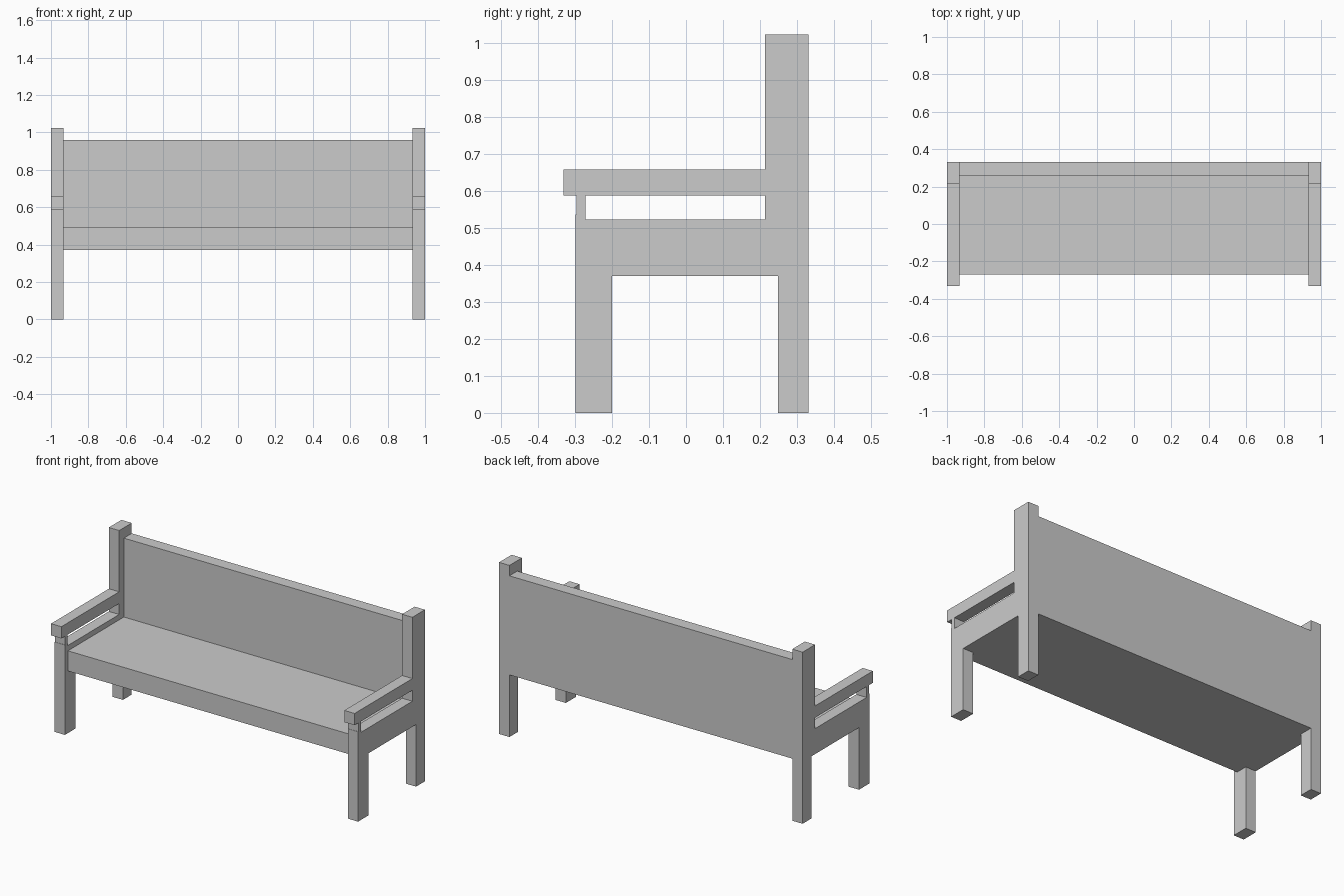
import bpy, bmesh
from mathutils import Matrix

if "Cube" in bpy.data.objects:
    bpy.data.objects.remove(bpy.data.objects["Cube"])

# Local (x, y, z) -> world (y, z, x): profiles are drawn in the side view
SIDE_VIEW = Matrix(((0, 0, 1, 0), (1, 0, 0, 0), (0, 1, 0, 0), (0, 0, 0, 1)))


def extrude_profile(name, loops, x0, x1):
    """Extrude closed (y, z) loops from x0 to x1; inner loops become holes."""
    curve = bpy.data.curves.new(name + "_profile", 'CURVE')
    curve.dimensions = '2D'
    curve.fill_mode = 'BOTH'
    curve.extrude = (x1 - x0) / 2
    for loop in loops:
        spline = curve.splines.new('POLY')
        spline.points.add(len(loop) - 1)
        for point, (y, z) in zip(spline.points, loop):
            point.co = (y, z, 0, 1)
        spline.use_cyclic_u = True
    temp = bpy.data.objects.new(name + "_temp", curve)
    bpy.context.collection.objects.link(temp)
    bpy.context.view_layer.update()
    mesh = bpy.data.meshes.new_from_object(temp)
    bpy.data.objects.remove(temp)
    bpy.data.curves.remove(curve)

    mesh.transform(Matrix.Translation(((x0 + x1) / 2, 0, 0)) @ SIDE_VIEW)
    bm = bmesh.new()
    bm.from_mesh(mesh)
    bmesh.ops.remove_doubles(bm, verts=bm.verts, dist=0.0001)
    bmesh.ops.dissolve_limit(bm, angle_limit=0.01, verts=bm.verts, edges=bm.edges)
    bmesh.ops.recalc_face_normals(bm, faces=bm.faces)
    for face in bm.faces:
        face.smooth = False
    bm.to_mesh(mesh)
    bm.free()
    mesh.name = name
    obj = bpy.data.objects.new(name, mesh)
    bpy.context.collection.objects.link(obj)
    return obj


# End frames: legs, side rail, armrest and back post in one profile
frame_outline = [
    (-0.298, 0), (-0.20, 0), (-0.20, 0.37), (0.248, 0.37), (0.248, 0), (0.331, 0),
    (0.331, 1.022), (0.213, 1.022), (0.213, 0.657), (-0.331, 0.657),
    (-0.331, 0.587), (-0.296, 0.587), (-0.296, 0.535), (-0.298, 0.535),
]
# Gap under the armrest
arm_gap = [(-0.272, 0.522), (0.213, 0.522), (0.213, 0.587), (-0.272, 0.587)]
end_frame = extrude_profile("end_frame", [frame_outline, arm_gap], 0.932, 1.0)
mirror = end_frame.modifiers.new("both_ends", 'MIRROR')
mirror.use_axis[0] = True

# Seat and backrest between the frames
seat_outline = [
    (-0.27, 0.37), (0.331, 0.37), (0.331, 0.96),
    (0.257, 0.96), (0.257, 0.49), (-0.27, 0.49),
]
extrude_profile("seat_and_backrest", [seat_outline], -0.932, 0.932)
